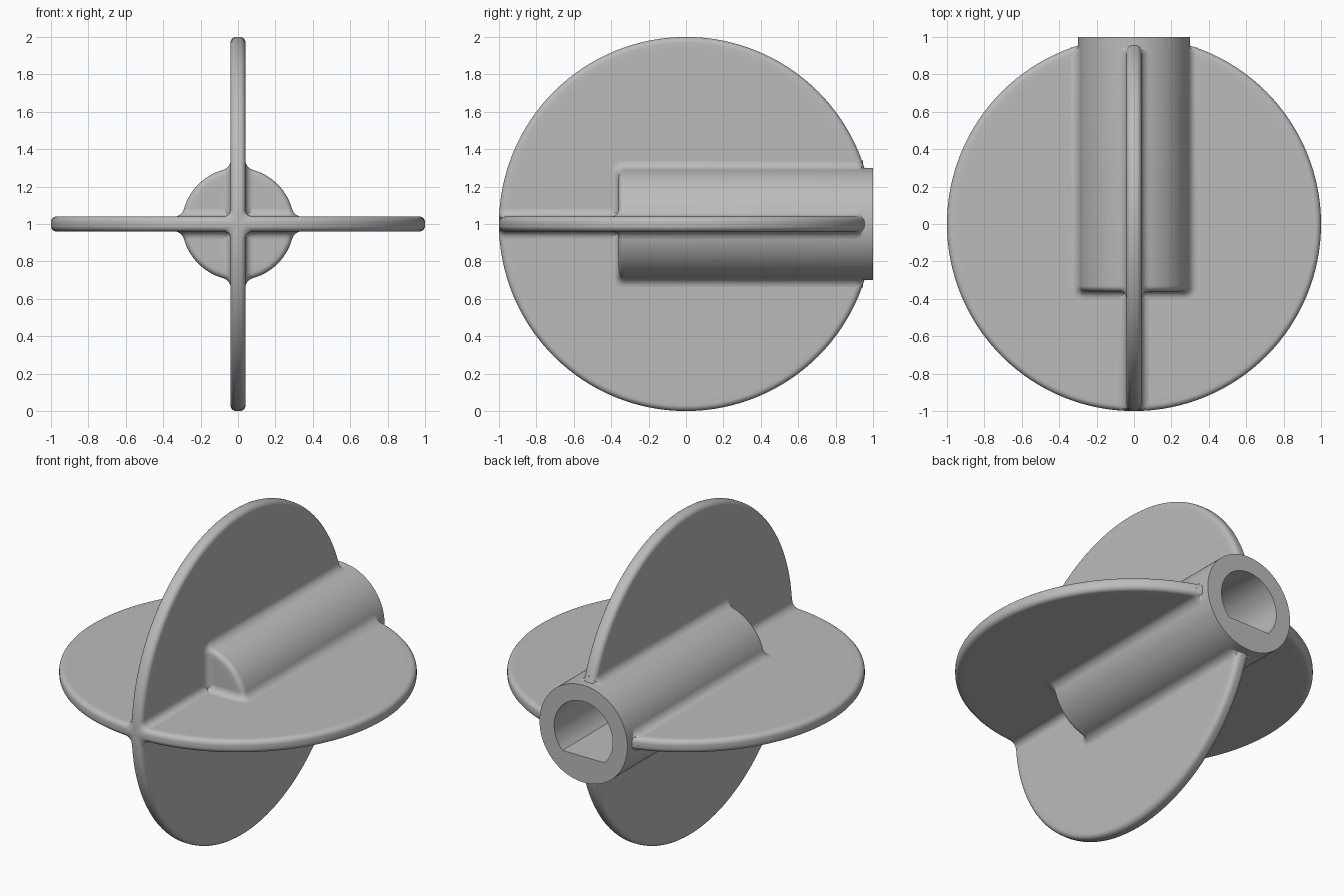
import bpy, bmesh
from math import sin, cos, pi, sqrt, asin
from mathutils import Matrix

if "Cube" in bpy.data.objects:
    bpy.data.objects.remove(bpy.data.objects["Cube"])

HALF = 0.04       # half thickness of a fin
FIL = 0.04        # fillet radius
HUB_R = 0.3
FRONT = -0.36     # front face of the hub
EDGE = 0.03       # rounding of the fin rims

grey = bpy.data.materials.new("plain grey")
grey.use_nodes = True
colour = (0.5, 0.5, 0.5, 1)
grey.diffuse_color = colour
grey.node_tree.nodes["Principled BSDF"].inputs["Base Color"].default_value = colour


def make(name, bm, turn=None):
    """Turn a bmesh into an object centred at the height of the hub axis."""
    if turn:
        bm.transform(turn)
    mesh = bpy.data.meshes.new(name)
    bm.to_mesh(mesh)
    bm.free()
    mesh.materials.append(grey)
    ob = bpy.data.objects.new(name, mesh)
    ob.location.z = 1
    bpy.context.collection.objects.link(ob)
    return ob


def lathe(profile, sides):
    """Closed solid of revolution about z from (radius, height) points."""
    bm = bmesh.new()
    rings = []
    for r, z in profile:
        if r == 0:
            rings.append([bm.verts.new((0, 0, z))] * sides)
        else:
            rings.append([bm.verts.new((r * cos(2 * pi * i / sides),
                                        r * sin(2 * pi * i / sides), z))
                          for i in range(sides)])
    for a, b in zip(rings, rings[1:]):
        for i in range(sides):
            j = (i + 1) % sides
            bm.faces.new(dict.fromkeys((a[i], a[j], b[j], b[i])))
    bmesh.ops.recalc_face_normals(bm, faces=bm.faces)
    return bm


def strip(rows):
    """Open surface through rows of points, facing away from the corner."""
    bm = bmesh.new()
    grid = [[bm.verts.new(p) for p in row] for row in rows]
    for a, b in zip(grid, grid[1:]):
        for i in range(len(a) - 1):
            bm.faces.new((a[i], a[i + 1], b[i + 1], b[i]))
    bm.normal_update()
    if sum((f.normal.x + f.normal.z) * f.calc_area() for f in bm.faces) < 0:
        bmesh.ops.reverse_faces(bm, faces=bm.faces)
    return bm


def activate(ob):
    bpy.ops.object.select_all(action='DESELECT')
    ob.select_set(True)
    bpy.context.view_layer.objects.active = ob


def smooth(ob):
    activate(ob)
    bpy.ops.object.shade_smooth_by_angle(angle=pi / 6)


def cut(ob, cutter):
    activate(ob)
    mod = ob.modifiers.new("cut", 'BOOLEAN')
    mod.operation = 'DIFFERENCE'
    mod.solver = 'EXACT'
    mod.object = cutter
    bpy.ops.object.modifier_apply(modifier=mod.name)


def mirror_quadrants(ob):
    mod = ob.modifiers.new("mirror", 'MIRROR')
    mod.use_axis = (True, False, True)
    mod.use_mirror_merge = False
    activate(ob)
    bpy.ops.object.modifier_apply(modifier=mod.name)


along_y = Matrix.Rotation(-pi / 2, 4, 'X')      # z axis becomes +y
quarter = Matrix.Rotation(pi / 2, 4, 'Y')
steps = [i / 6 * pi / 2 for i in range(7)]

# Hub with a rounded front edge
hub_round = [(HUB_R - EDGE + EDGE * sin(a), FRONT + EDGE - EDGE * cos(a)) for a in steps]
hub = make("hub", lathe([(0, FRONT), (0.24, FRONT)] + hub_round
                        + [(HUB_R, 0.98), (HUB_R, 1), (0, 1)], 96), along_y)

# D-shaped bore, flat side down
bm = bmesh.new()
bore_r, flat = 0.2, asin(0.14 / 0.2)
angles = [-flat + (pi + 2 * flat) * i / 60 for i in range(61)]
outline = bm.faces.new([bm.verts.new((bore_r * cos(a), -0.2, bore_r * sin(a))) for a in angles])
extruded = bmesh.ops.extrude_face_region(bm, geom=[outline])
bmesh.ops.translate(bm, vec=(0, 1.3, 0),
                    verts=[v for v in extruded["geom"] if isinstance(v, bmesh.types.BMVert)])
bmesh.ops.recalc_face_normals(bm, faces=bm.faces)
bore = make("bore_cutter", bm)
bore.hide_render = True
cut(hub, bore)
smooth(hub)

# Two crossed round fins, cleared inside the hub
clearance = make("clearance_cutter", lathe([(0, -0.3), (0.25, -0.3), (0.25, 1.2), (0, 1.2)], 48), along_y)
clearance.hide_render = True
rim = [(1 - EDGE + EDGE * sin(a), HALF - EDGE + EDGE * cos(a)) for a in steps]
half = [(0, HALF), (0.94, HALF)] + rim
disc = half + [(r, -z) for r, z in reversed(half)]
for name, turn in (("horizontal_fin", None), ("vertical_fin", quarter)):
    fin = make(name, lathe(disc, 128), turn)
    cut(fin, clearance)
    smooth(fin)

for cutter in (bore, clearance):
    bpy.data.objects.remove(cutter)

# Fillets between hub and fins: (radius, y, normal r, normal y, sink at the rim)
path = [(HUB_R, y, 1, 0, s) for y, s in ((0.945, 0.04), (0.94, 0.03), (0.935, 0.012),
                                         (0.925, 0.004), (0.91, 0), (0, 0))]
path += [(r, y, sin(a), -cos(a), 0) for (r, y), a in zip(reversed(hub_round), reversed(steps))]
path += [(r, FRONT, 0, -1, 0) for r in (0.24, 0.16, 0.12, 0)]


def hub_row(r, y, nr, ny, sink):
    row = []
    for a in steps:
        off = FIL * (1 - cos(a))
        h = HALF + FIL * (1 - sin(a)) - sink
        x = sqrt(max((r + nr * off) ** 2 - h * h, h * h))
        row.append((x, y + ny * off, h))
    return row


for name, turn in (("horizontal_hub_fillets", None), ("vertical_hub_fillets", quarter)):
    fillet = make(name, strip([hub_row(*p) for p in path]))
    mirror_quadrants(fillet)
    if turn:
        fillet.data.transform(turn)
    smooth(fillet)

# Fillets where the fins cross ahead of the hub
ends = ((-0.3, 0), (-0.97, 0), (-0.985, 0.004), (-0.994, 0.012), (-0.999, 0.03), (-0.999, 0.05))
fillet = make("fin_crossing_fillets", strip(
    [[(HALF + FIL * (1 - cos(a)) - s, y, HALF + FIL * (1 - sin(a)) - s) for a in steps]
     for y, s in ends]))
mirror_quadrants(fillet)
smooth(fillet)
